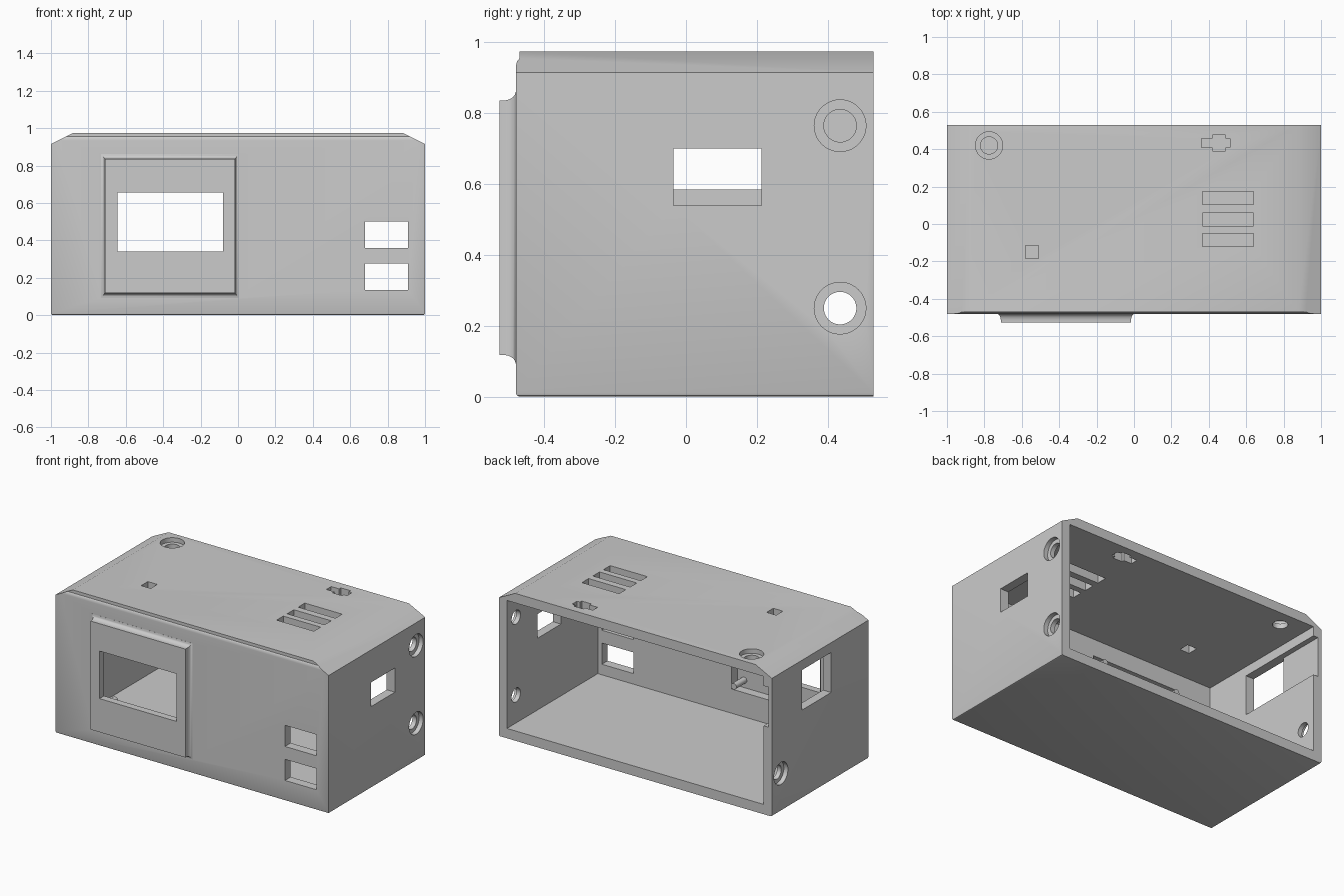
import bpy, bmesh, math
from mathutils import Matrix

if "Cube" in bpy.data.objects:
    bpy.data.objects.remove(bpy.data.objects["Cube"])

grey = bpy.data.materials.new("grey_plastic")
grey.diffuse_color = (0.6, 0.6, 0.6, 1)
grey.use_nodes = True
grey.node_tree.nodes["Principled BSDF"].inputs["Base Color"].default_value = grey.diffuse_color


def finish(name, bm):
    bmesh.ops.recalc_face_normals(bm, faces=bm.faces)
    me = bpy.data.meshes.new(name)
    bm.to_mesh(me)
    bm.free()
    ob = bpy.data.objects.new(name, me)
    me.materials.append(grey)
    bpy.context.collection.objects.link(ob)
    return ob


def loft(name, loops):
    """Solid through a list of closed point loops."""
    bm = bmesh.new()
    rings = [[bm.verts.new(p) for p in lp] for lp in loops]
    n = len(rings[0])
    for a, b in zip(rings, rings[1:]):
        for i in range(n):
            j = (i + 1) % n
            bm.faces.new((a[i], a[j], b[j], b[i]))
    bm.faces.new(rings[0])
    bm.faces.new(rings[-1])
    return finish(name, bm)


def box(name, x, y, z):
    return loft(name, [[(x[0], y[0], h), (x[1], y[0], h), (x[1], y[1], h), (x[0], y[1], h)] for h in z])


def rod(name, centre, radius, depth, axis):
    bm = bmesh.new()
    rot = {"X": Matrix.Rotation(math.pi / 2, 4, "Y"),
           "Y": Matrix.Rotation(math.pi / 2, 4, "X"), "Z": Matrix()}[axis]
    bmesh.ops.create_cone(bm, cap_ends=True, segments=40, radius1=radius, radius2=radius,
                          depth=depth, matrix=Matrix.Translation(centre) @ rot)
    return finish(name, bm)


def combine(target, other, op):
    mod = target.modifiers.new(op, "BOOLEAN")
    mod.operation, mod.solver, mod.object = op, "EXACT", other
    bpy.context.view_layer.objects.active = target
    bpy.ops.object.modifier_apply(modifier=mod.name)
    bpy.data.objects.remove(other)


def cut(target, x, y, z):
    combine(target, box("cutter", x, y, z), "DIFFERENCE")


# Outer case: section with sloped top shoulders and a softened bottom edge
section = [(-0.99, 0), (0.99, 0), (0.997, 0.003), (1, 0.01), (1, 0.915), (0.88, 0.975),
           (-0.88, 0.975), (-1, 0.915), (-1, 0.01), (-0.997, 0.003)]
case = loft("case", [[(x, y, z) for x, z in section] for y in (-0.48, 0.53)])

# Stepped relief along the front top edge, and softened front bottom edge
relief = [(-0.6, 0.935), (-0.48, 0.935), (-0.477, 0.947), (-0.47, 0.955), (-0.47, 1.1), (-0.6, 1.1)]
combine(case, loft("relief", [[(x, y, z) for y, z in relief] for x in (-1.1, 1.1)]), "DIFFERENCE")
edge = [(-0.49, -0.01), (-0.47, -0.01), (-0.47, 0), (-0.477, 0.003), (-0.48, 0.01), (-0.49, 0.01)]
combine(case, loft("edge", [[(x, y, z) for y, z in edge] for x in (-1.1, 1.1)]), "DIFFERENCE")

# Screen bezel with a concave fillet running into the front wall
bezel = []
for out, y in ((0, -0.527), (0, -0.512), (0.003, -0.499), (0.009, -0.489),
               (0.016, -0.483), (0.025, -0.4805), (0.025, -0.46)):
    x0, x1, z0, z1 = -0.712 - out * 0.8, -0.016 + out * 0.8, 0.118 - out, 0.836 + out
    bezel.append([(x0, y, z0), (x1, y, z0), (x1, y, z1), (x0, y, z1)])
combine(case, loft("bezel", bezel), "UNION")

# Hollow interior, open at the back
cut(case, (-0.94, 0.94), (-0.42, 0.7), (0.065, 0.912))

# Screen pocket inside the front wall and the screen window
cut(case, (-0.69, -0.04), (-0.48, -0.3), (0.225, 0.80))
cut(case, (-0.645, -0.08), (-0.6, -0.3), (0.34, 0.655))

# Front ports
for z in ((0.135, 0.275), (0.36, 0.50)):
    cut(case, (0.68, 0.91), (-0.6, -0.3), z)

# Right window, left window and the slide-in slot behind the left one
cut(case, (0.8, 1.1), (-0.035, 0.213), (0.54, 0.70))
cut(case, (-1.1, -0.8), (-0.09, 0.213), (0.585, 0.85))
cut(case, (-0.975, -0.8), (-0.09, 0.7), (0.585, 0.85))

# Top vents and square light hole
for y in (-0.085, 0.025, 0.14):
    cut(case, (0.367, 0.64), (y - 0.035, y + 0.035), (0.8, 1.1))
cut(case, (-0.58, -0.51), (-0.185, -0.115), (0.8, 1.1))

# Cross-shaped switch hole
cross = [(0.362, 0.408), (0.42, 0.408), (0.42, 0.39), (0.49, 0.39), (0.49, 0.408), (0.513, 0.408),
         (0.513, 0.458), (0.49, 0.458), (0.49, 0.476), (0.42, 0.476), (0.42, 0.458), (0.362, 0.458)]
combine(case, loft("cross", [[(x, y, z) for x, y in cross] for z in (0.8, 1.1)]), "DIFFERENCE")

# Counterbored screw holes: through hole, then wider recess from outside
for x, z in ((1, 0.765), (1, 0.25), (-1, 0.25)):
    combine(case, rod("hole", (x, 0.435, z), 0.046, 0.3, "X"), "DIFFERENCE")
    combine(case, rod("recess", (x, 0.435, z), 0.073, 0.06, "X"), "DIFFERENCE")
combine(case, rod("hole", (-0.775, 0.42, 0.975), 0.046, 0.3, "Z"), "DIFFERENCE")
combine(case, rod("recess", (-0.775, 0.42, 0.975), 0.073, 0.06, "Z"), "DIFFERENCE")

# Screen mounting pegs in the pocket corners
pegs = [rod("screen_peg", (x, -0.43, z), 0.02, 0.12, "Y")
        for x in (-0.64, -0.09) for z in (0.275, 0.75)]

for ob in [case] + pegs:
    bpy.ops.object.select_all(action="DESELECT")
    ob.select_set(True)
    bpy.context.view_layer.objects.active = ob
    bpy.ops.object.shade_smooth_by_angle(angle=math.radians(30))
